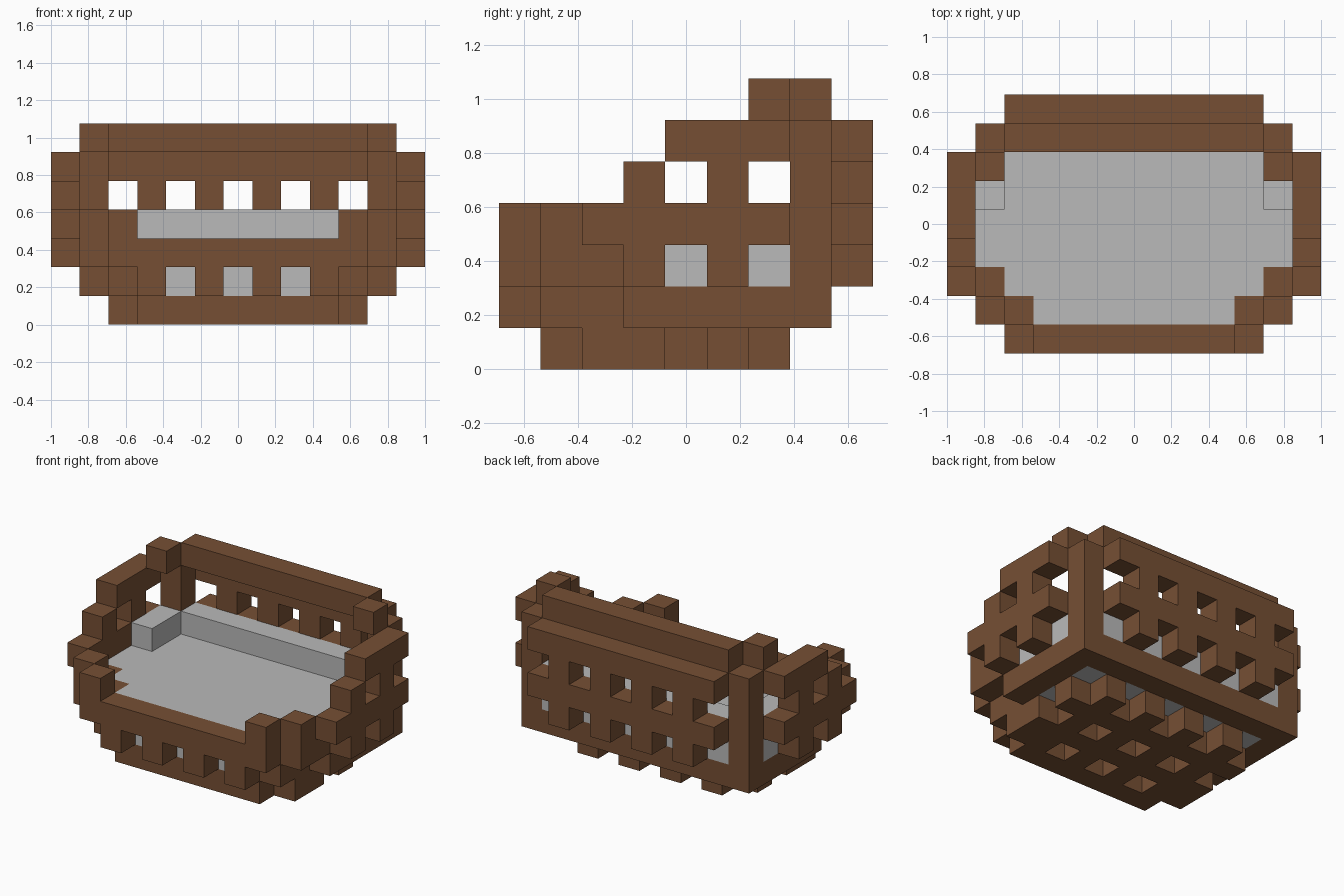
import bpy
import bmesh

cube = bpy.data.objects.get("Cube")
if cube:
    bpy.data.objects.remove(cube, do_unlink=True)

U = 2 / 13  # size of one block


def material(name, rgb):
    m = bpy.data.materials.new(name)
    m.use_nodes = True
    m.diffuse_color = (*rgb, 1)
    m.node_tree.nodes["Principled BSDF"].inputs["Base Color"].default_value = (*rgb, 1)
    return m


wicker = material("wicker brown", (0.181, 0.078, 0.034))
fabric = material("cushion grey", (0.49, 0.49, 0.49))


def block(i0, i1, j0, j1, k0, k1):
    """Cells in an inclusive range: i across, j front to back, k upward."""
    return {(i, j, k) for i in range(i0, i1 + 1)
            for j in range(j0, j1 + 1) for k in range(k0, k1 + 1)}


def mirrored(cells):
    return cells | {(-i, j, k) for i, j, k in cells}


def build(name, cells, mat):
    """Skin the cells with their outer faces, then merge flat areas."""
    bm = bmesh.new()
    verts = {}

    def corner(p):
        if p not in verts:
            verts[p] = bm.verts.new(((p[0] - 0.5) * U, (p[1] - 4.5) * U, p[2] * U))
        return verts[p]

    for c in sorted(cells):
        for axis in range(3):
            for side in (0, 1):
                n = list(c)
                n[axis] += 2 * side - 1
                if tuple(n) in cells:
                    continue
                a, b = (axis + 1) % 3, (axis + 2) % 3
                ring = []
                for da, db in ((0, 0), (1, 0), (1, 1), (0, 1)):
                    p = list(c)
                    p[axis] += side
                    p[a] += da
                    p[b] += db
                    ring.append(corner(tuple(p)))
                bm.faces.new(ring if side else ring[::-1])
    bmesh.ops.dissolve_limit(bm, angle_limit=0.01, verts=bm.verts[:], edges=bm.edges[:])
    mesh = bpy.data.meshes.new(name)
    bm.to_mesh(mesh)
    bm.free()
    mesh.materials.append(mat)
    ob = bpy.data.objects.new(name, mesh)
    bpy.context.collection.objects.link(ob)
    return ob


# Floor lattice, open wherever both indices are even
floor = block(-3, 3, 1, 1, 0, 0) | block(-4, 4, 2, 6, 0, 0)
floor -= {(i, j, 0) for i in (-4, -2, 0, 2, 4) for j in (2, 4, 6)
          if not (abs(i) == 4 and j == 2)}
build("floor_lattice", floor, wicker)

# Low front wall with three openings
front = block(-3, 3, 0, 0, 1, 2) - {(i, 0, 1) for i in (-2, 0, 2)}
build("front_wall", front, wicker)

# Stepped front corners
corners = (block(4, 4, 0, 0, 2, 3) | block(4, 4, 1, 1, 1, 2) | block(4, 4, 2, 2, 1, 1)
           | block(5, 5, 1, 1, 2, 3) | block(5, 5, 2, 2, 2, 2))
build("front_corners", mirrored(corners), wicker)

# Side walls rising towards the back, with two rows of openings
side = (block(6, 6, 3, 6, 2, 2) | block(6, 6, 2, 6, 3, 3)
        | block(6, 6, 3, 6, 4, 4) | block(6, 6, 4, 6, 5, 5))
side -= {(6, j, k) for j in (4, 6) for k in (2, 4)}
build("side_walls", mirrored(side), wicker)

# Lower rim joining the floor to the side and back walls
build("lower_rim", mirrored(block(5, 5, 3, 7, 1, 1)) | block(-4, 4, 7, 7, 1, 1), wicker)

# Tall back corner posts
build("back_posts", mirrored(block(5, 5, 7, 7, 2, 5)), wicker)

# Back wall with two rows of openings
back = block(-4, 4, 8, 8, 2, 5) - {(i, 8, k) for i in (-4, -2, 0, 2, 4) for k in (2, 4)}
build("back_wall", back, wicker)

# Top rail set inwards, with its end blocks
build("top_rail", block(-4, 4, 7, 7, 6, 6), wicker)
build("top_rail_ends", mirrored(block(5, 5, 6, 6, 6, 6)), wicker)

# Cushion with a raised ledge along the back
cushion = (block(-3, 3, 1, 2, 1, 1) | block(-4, 4, 3, 6, 1, 1)
           | block(-3, 3, 1, 1, 2, 2) | block(-4, 4, 2, 2, 2, 2)
           | block(-5, 5, 3, 6, 2, 2) | block(-4, 4, 7, 7, 2, 3)
           | mirrored(block(5, 5, 5, 6, 3, 3)))
build("cushion", cushion, fabric)
